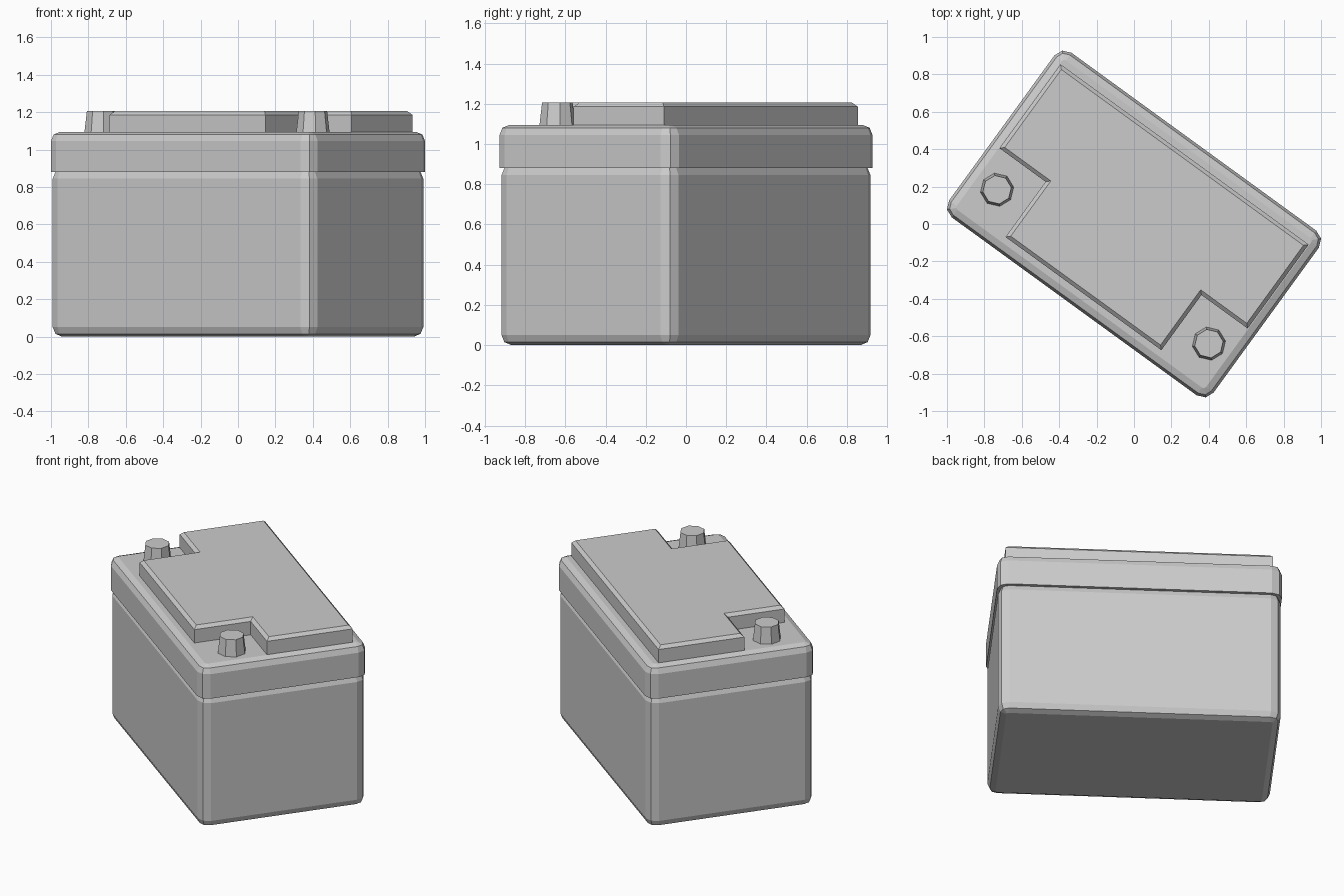
import bpy, bmesh, math

if "Cube" in bpy.data.objects:
    bpy.data.objects.remove(bpy.data.objects["Cube"])

ANGLE = math.radians(-36)   # the whole battery is turned about z


def finish(name, bm, loc=(0, 0, 0)):
    bmesh.ops.recalc_face_normals(bm, faces=bm.faces)
    mesh = bpy.data.meshes.new(name)
    bm.to_mesh(mesh)
    bm.free()
    ob = bpy.data.objects.new(name, mesh)
    bpy.context.collection.objects.link(ob)
    c, s = math.cos(ANGLE), math.sin(ANGLE)
    ob.location = (loc[0] * c - loc[1] * s, loc[0] * s + loc[1] * c, loc[2])
    ob.rotation_euler.z = ANGLE
    return ob


def rounded_rect(a, b, r):
    pts = []
    for i, (sx, sy) in enumerate([(1, 1), (-1, 1), (-1, -1), (1, -1)]):
        for k in range(3):
            t = math.radians(90 * i + 45 * k)
            pts.append((sx * (a - r) + r * math.cos(t), sy * (b - r) + r * math.sin(t)))
    return pts


def rounded_box(name, a, b, r, levels):
    """Stack rounded rectangles; levels are (z, inset) pairs."""
    bm = bmesh.new()
    rings = [[bm.verts.new((x, y, z)) for x, y in rounded_rect(a - d, b - d, r - d)]
             for z, d in levels]
    for lo, hi in zip(rings, rings[1:]):
        n = len(lo)
        for i in range(n):
            bm.faces.new((lo[i], lo[(i + 1) % n], hi[(i + 1) % n], hi[i]))
    bm.faces.new(rings[0][::-1])
    bm.faces.new(rings[-1])
    return finish(name, bm)


# Lower case and overhanging lid
R = 0.05
K = R * 0.293
rounded_box("case", 0.867, 0.537, 0.065,
            [(0, R), (K, K), (R, 0), (0.845, 0), (0.845 + R - K, K), (0.895, R)])
rounded_box("lid", 0.874, 0.544, 0.065,
            [(0.88, 0), (1.095 - R, 0), (1.095 - K, K), (1.095, R)])

# Raised plate with a notch at each front corner
half = [(0.515, -0.46), (0.515, -0.095), (0.82, -0.095), (0.82, 0.46)]
profile = half + [(-x, y) for x, y in reversed(half)]
bm = bmesh.new()
base = bm.faces.new([bm.verts.new((x, y, 1.085)) for x, y in profile])
ext = bmesh.ops.extrude_face_region(bm, geom=[base], use_keep_orig=True)
for v in ext["geom"]:
    if isinstance(v, bmesh.types.BMVert):
        v.co.z = 1.205
bmesh.ops.recalc_face_normals(bm, faces=bm.faces)
rim = [e for e in bm.edges if all(v.co.z > 1.2 for v in e.verts)]
bmesh.ops.bevel(bm, geom=rim, offset=0.02, segments=1, affect='EDGES')
finish("top_plate", bm)

# Tapered octagonal terminals
for side, x in (("left", -0.70), ("right", 0.70)):
    bm = bmesh.new()
    bmesh.ops.create_cone(bm, cap_ends=True, segments=8,
                          radius1=0.091, radius2=0.077, depth=0.12)
    finish(side + "_terminal", bm, (x, -0.282, 1.145))
